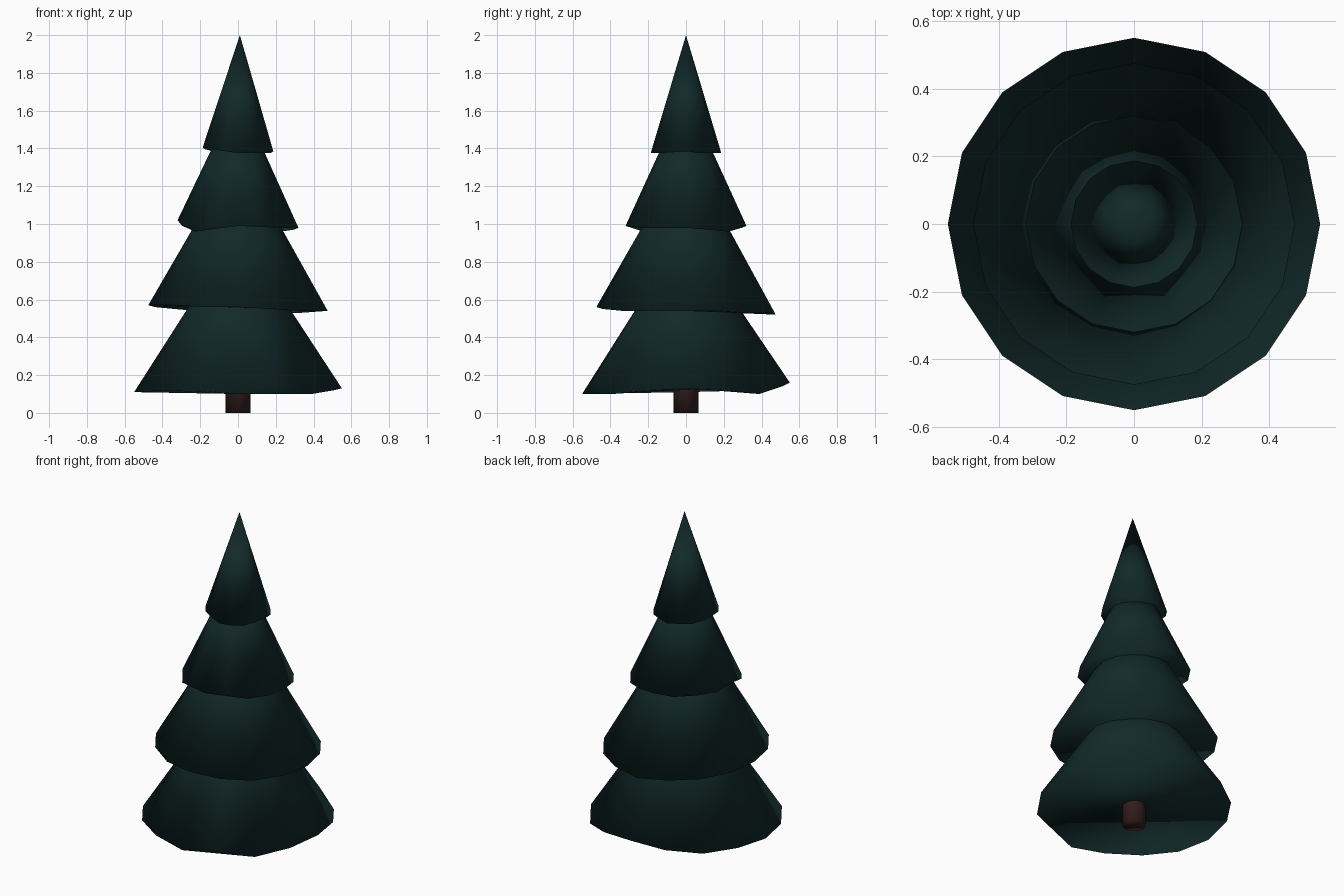
import bpy
import bmesh
from math import cos, sin, tau

cube = bpy.data.objects.get("Cube")
if cube:
    bpy.data.objects.remove(cube, do_unlink=True)


def make_material(name, color):
    mat = bpy.data.materials.new(name)
    mat.use_nodes = True
    mat.diffuse_color = color
    mat.node_tree.nodes["Principled BSDF"].inputs["Base Color"].default_value = color
    return mat


needles = make_material("dark_pine_green", (.006, .022, .022, 1))
bark = make_material("dark_brown_bark", (.034, .013, .012, 1))
SIDES = 16


def add_object(name, bm, mat):
    bmesh.ops.recalc_face_normals(bm, faces=bm.faces)
    mesh = bpy.data.meshes.new(name)
    bm.to_mesh(mesh)
    bm.free()
    mesh.materials.append(mat)
    obj = bpy.data.objects.new(name, mesh)
    bpy.context.collection.objects.link(obj)
    return obj


def tier(name, radius, base, apex, offsets):
    """Closed cone with a wavy rim; offsets are hundredths, from +x turning to +y."""
    bm = bmesh.new()
    tip = bm.verts.new(apex)
    rim = []
    for i, lift in enumerate(offsets):
        a = tau * i / SIDES
        rim.append(bm.verts.new((radius * cos(a), radius * sin(a), base + lift / 100)))
    for i in range(SIDES):
        bm.faces.new((rim[i], rim[(i + 1) % SIDES], tip))
    bm.faces.new(rim[::-1])
    obj = add_object(name, bm, needles)
    obj.data.shade_smooth()


# Foliage tiers, bottom to top
tier("bottom_foliage", .55, .1, (0, 0, .97),
     [3, 2, 0, 4, 6, 4, 2, 2, 1, 1, 2, 2, 0, 5, 0, 2])
tier("lower_foliage", .475, .53, (0, 0, 1.39),
     [1, 1, 0, 0, -1, 1, 2, 3, 4, 4, 4, 3, 3, 2, 1, 1])
tier("upper_foliage", .32, .98, (0, 0, 1.69),
     [0, -1, -2, 0, 1, 1, 2, 2, 4, 1, -2, 2, 1, 3, 0, 0])
tier("top_foliage", .187, 1.375, (.01, 0, 2),
     [1, 0, 0, 1, 0, 1, 1, 2, 3, 2, 2, 2, 0, 0, 0, 1])

# Trunk, rising into the lowest tier
bm = bmesh.new()
bmesh.ops.create_cone(bm, cap_ends=True, segments=SIDES,
                      radius1=.066, radius2=.066, depth=.3)
bmesh.ops.translate(bm, verts=bm.verts, vec=(0, 0, .15))
trunk = add_object("trunk", bm, bark)
trunk.data.shade_smooth()
